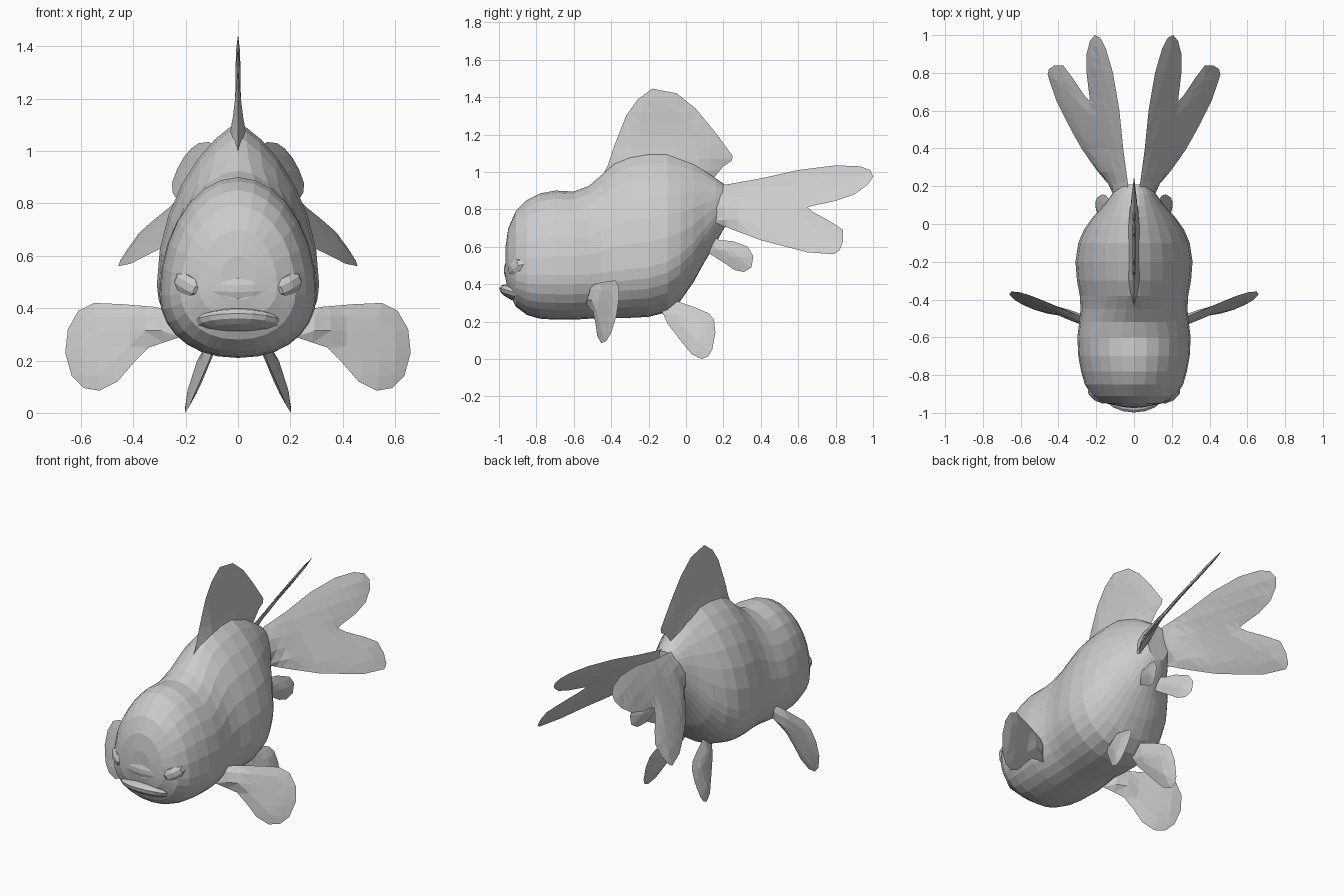
import bpy, bmesh, math
from mathutils import Vector, Matrix
from mathutils.geometry import intersect_point_line

if "Cube" in bpy.data.objects:
    bpy.data.objects.remove(bpy.data.objects["Cube"])


def add_object(name, bm):
    bmesh.ops.recalc_face_normals(bm, faces=bm.faces)
    me = bpy.data.meshes.new(name)
    bm.to_mesh(me)
    bm.free()
    ob = bpy.data.objects.new(name, me)
    bpy.context.collection.objects.link(ob)
    return ob


def rim_distance(p, outline):
    best = 9
    for a, b in zip(outline, outline[1:] + outline[:1]):
        a, b = Vector((*a, 0)), Vector((*b, 0))
        t = max(0, min(1, intersect_point_line(p, a, b)[1]))
        best = min(best, (p - a.lerp(b, t)).length)
    return best


def fin(name, outline, place, half_thick, side=1, step=0.06):
    """Leaf-like fin: flat outline cut into a grid, bent by place(u, v), thin at its rim."""
    bm = bmesh.new()
    bm.faces.new([bm.verts.new((u, v, 0)) for u, v in outline])
    for axis in (0, 1):
        lo = min(p[axis] for p in outline)
        hi = max(p[axis] for p in outline)
        n = max(2, round((hi - lo) / step))
        normal = (1, 0, 0) if axis == 0 else (0, 1, 0)
        for i in range(1, n):
            c = Vector(normal) * (lo + (hi - lo) * i / n + 0.0013)
            bmesh.ops.bisect_plane(bm, geom=bm.verts[:] + bm.edges[:] + bm.faces[:],
                                   plane_co=c, plane_no=normal)
    bmesh.ops.triangulate(bm, faces=bm.faces)
    originals = bm.verts[:]
    taper = [min(1, rim_distance(v.co, outline) / 0.06) for v in originals]
    for v in originals:
        x, y, z = place(v.co.x, v.co.y)
        v.co = (x * side, y, z)
    bm.normal_update()
    shift = [v.normal * half_thick(v.co) * t for v, t in zip(originals, taper)]
    twin = bmesh.ops.duplicate(bm, geom=bm.verts[:] + bm.edges[:] + bm.faces[:])["vert_map"]
    for v, s in zip(originals, shift):
        twin[v].co -= s
        v.co += s
    bmesh.ops.remove_doubles(bm, verts=bm.verts, dist=1e-5)
    return add_object(name, bm)


def blob(name, centre, radii, tilt=(0, 0, 0), detail=(14, 8)):
    bm = bmesh.new()
    bmesh.ops.create_uvsphere(bm, u_segments=detail[0], v_segments=detail[1], radius=1)
    rot = Matrix.Rotation(tilt[2], 4, 'Z') @ Matrix.Rotation(tilt[1], 4, 'Y') @ Matrix.Rotation(tilt[0], 4, 'X')
    bm.transform(Matrix.Translation(centre) @ rot @ Matrix.Diagonal((*radii, 1)))
    return add_object(name, bm)


# Body: egg-shaped rings (y, half width, widest z, top z, bottom z, top sharpness)
stations = [
    (-0.965, 0.07, 0.50, 0.60, 0.43, 1.0),
    (-0.95, 0.15, 0.48, 0.70, 0.36, 1.0),
    (-0.91, 0.22, 0.46, 0.79, 0.28, 1.0),
    (-0.85, 0.26, 0.45, 0.85, 0.235, 1.0),
    (-0.78, 0.28, 0.45, 0.885, 0.215, 1.0),
    (-0.70, 0.295, 0.45, 0.90, 0.21, 1.0),
    (-0.60, 0.30, 0.45, 0.895, 0.21, 1.0),
    (-0.52, 0.29, 0.45, 0.925, 0.215, 1.1),
    (-0.45, 0.283, 0.46, 0.985, 0.22, 1.3),
    (-0.38, 0.287, 0.47, 1.05, 0.22, 1.45),
    (-0.30, 0.302, 0.48, 1.09, 0.22, 1.5),
    (-0.20, 0.31, 0.49, 1.105, 0.225, 1.5),
    (-0.10, 0.295, 0.52, 1.105, 0.25, 1.5),
    (-0.03, 0.265, 0.56, 1.08, 0.31, 1.5),
    (0.04, 0.215, 0.62, 1.05, 0.41, 1.4),
    (0.10, 0.16, 0.70, 1.01, 0.52, 1.2),
    (0.16, 0.115, 0.77, 0.965, 0.62, 1.0),
    (0.21, 0.075, 0.82, 0.93, 0.71, 1.0),
]
SIDES = 28
bm = bmesh.new()
rings = []
for y, w, zc, top, bot, p in stations:
    ring = []
    for i in range(SIDES):
        a = 2 * math.pi * i / SIDES
        c, s = math.cos(a), math.sin(a)
        power = p if s > 0 else 0.9
        x = w * math.copysign(abs(c) ** power, c)
        z = zc + s * (top - zc if s > 0 else zc - bot)
        ring.append(bm.verts.new((x, y, z)))
    rings.append(ring)
for a, b in zip(rings, rings[1:]):
    for i in range(SIDES):
        j = (i + 1) % SIDES
        bm.faces.new((a[i], a[j], b[j], b[i]))
bm.faces.new(rings[0])
bm.faces.new(rings[-1])
add_object("body", bm)

# Mouth: broad snout above a jutting lower jaw
blob("upper_lip", (0, -0.89, 0.475), (0.18, 0.085, 0.085), (0.15, 0, 0), (18, 10))
blob("lower_jaw", (0, -0.885, 0.345), (0.17, 0.118, 0.045), (-0.3, 0, 0), (18, 8))

# Dorsal fin: thick where it joins the back
dorsal = [(-0.48, 0.92), (-0.42, 1.03), (-0.38, 1.15), (-0.32, 1.30), (-0.26, 1.385),
          (-0.18, 1.445), (-0.05, 1.42), (0.05, 1.34), (0.15, 1.22), (0.25, 1.085),
          (0.245, 1.06), (0.20, 1.03), (0.15, 0.97), (0.10, 0.88), (-0.30, 0.88)]
fin("dorsal_fin", dorsal, lambda y, z: (0, y, z),
    lambda co: 0.009 + 0.03 * max(0, min(1, (1.25 - co.z) / 0.22)) ** 1.7
    * max(0.15, min(1, (0.2 - co.y) / 0.25, (co.y + 0.45) / 0.15)))

# Outlines of paired fins
tail = [(0.12, 0.92), (0.23, 0.935), (0.40, 0.965), (0.60, 1.01), (0.80, 1.035), (0.93, 1.03),
        (0.985, 1.01), (1.0, 0.975), (0.97, 0.93), (0.90, 0.88), (0.80, 0.845), (0.68, 0.82),
        (0.65, 0.81), (0.68, 0.785), (0.78, 0.73), (0.84, 0.69), (0.84, 0.63), (0.82, 0.58),
        (0.79, 0.56), (0.65, 0.57), (0.40, 0.635), (0.20, 0.71), (0.10, 0.76)]
pectoral = [(0.22, 0.385), (0.32, 0.405), (0.44, 0.415), (0.55, 0.42), (0.61, 0.39), (0.65, 0.32),
            (0.66, 0.23), (0.635, 0.14), (0.59, 0.095), (0.53, 0.085), (0.46, 0.12), (0.40, 0.19),
            (0.34, 0.25), (0.22, 0.29)]
pelvic = [(-0.13, 0.26), (-0.05, 0.31), (0.05, 0.275), (0.12, 0.245), (0.15, 0.21), (0.157, 0.14),
          (0.14, 0.05), (0.12, 0.015), (0.085, 0.0), (0.03, 0.025), (-0.03, 0.10), (-0.10, 0.19)]
anal = [(0.06, 0.60), (0.13, 0.66), (0.18, 0.635), (0.25, 0.63), (0.33, 0.60), (0.36, 0.55),
        (0.35, 0.49), (0.31, 0.465), (0.26, 0.475), (0.21, 0.51), (0.13, 0.56)]


def place_tail(y, z):
    t = max(0, (y - 0.2) / 0.6)
    hi, lo = 0.93 + 0.1 * t, 0.71 - 0.15 * t
    s = (hi - z) / (hi - lo)
    inner, outer = 0.03 + 0.085 * t, 0.12 + 0.34 * t ** 0.8
    return inner + (outer - inner) * s, y, z


for side, label in ((-1, "left"), (1, "right")):
    fin(label + "_tail_fin", tail, place_tail,
        lambda co: 0.009 + 0.025 * max(0, 1 - (co.y - 0.1) / 0.3), side)
    fin(label + "_pectoral_fin", pectoral,
        lambda x, z: (x, -0.51 + 0.40 * (x - 0.28) + 0.2 * (z - 0.3), z),
        lambda co: 0.012 + 0.03 * max(0, 1 - (abs(co.x) - 0.26) / 0.15), side)
    fin(label + "_pelvic_fin", pelvic,
        lambda y, z: (0.095 + 0.32 * (0.25 - z) + 0.15 * (y + 0.1), y, z),
        lambda co: 0.018, side, 0.04)
    fin(label + "_anal_fin", anal,
        lambda y, z: (0.045 + 0.35 * (y - 0.1), y, z),
        lambda co: 0.014, side, 0.04)
    # Eye: small faceted bump, low on the face
    blob(label + "_eye", (side * 0.19, -0.905, 0.49), (0.07, 0.035, 0.045),
         (0, -side * 0.45, side * 0.6), (8, 5))
